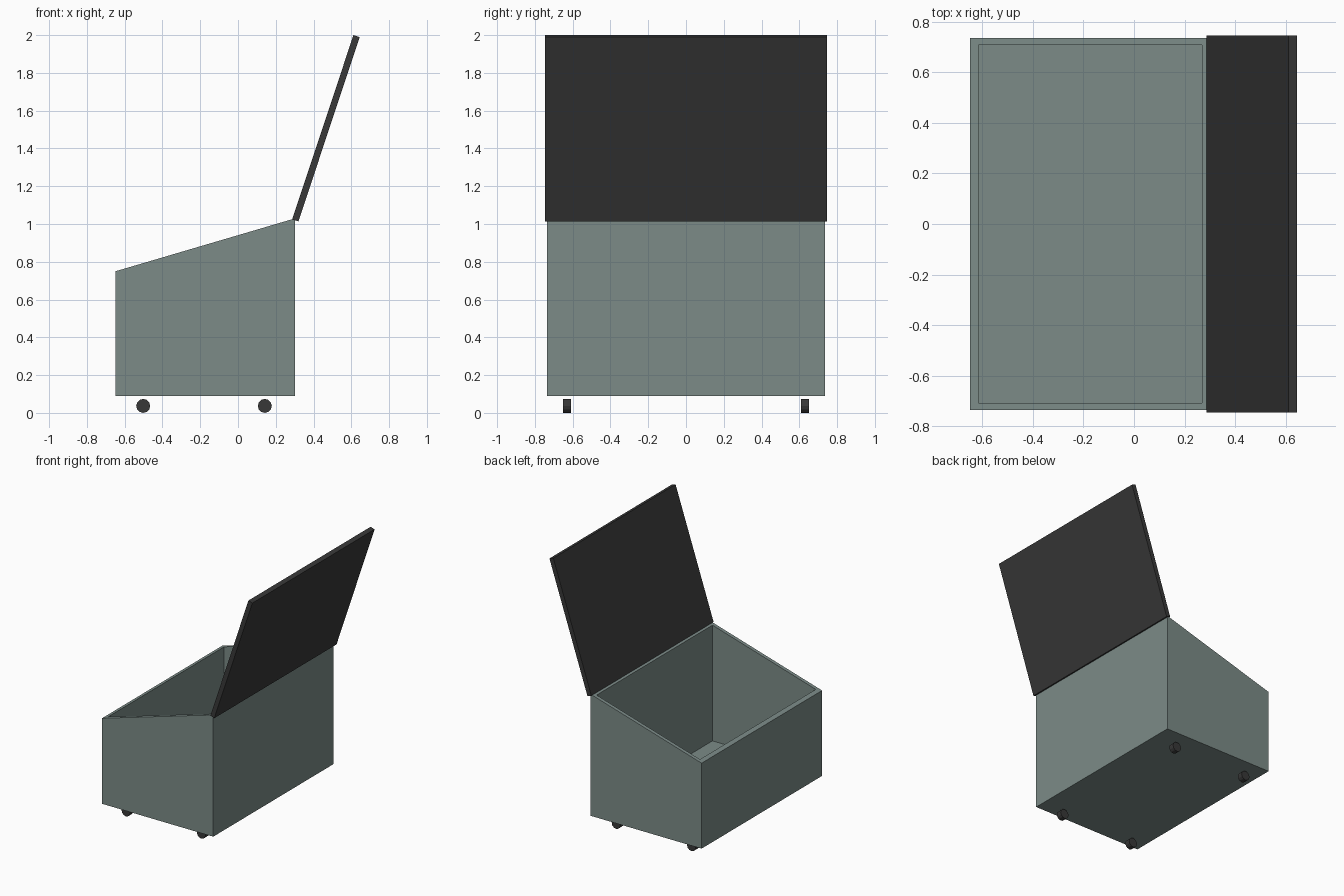
import bpy, bmesh, math
from mathutils import Matrix, Vector

cube = bpy.data.objects.get("Cube")
if cube:
    bpy.data.objects.remove(cube, do_unlink=True)


def material(name, color):
    mat = bpy.data.materials.new(name)
    mat.use_nodes = True
    mat.diffuse_color = (*color, 1)
    mat.node_tree.nodes["Principled BSDF"].inputs["Base Color"].default_value = (*color, 1)
    return mat


sage = material("sage_grey", (0.20, 0.26, 0.245))
charcoal = material("charcoal", (0.04, 0.04, 0.04))


def finish(name, bm, mat):
    bmesh.ops.recalc_face_normals(bm, faces=bm.faces)
    mesh = bpy.data.meshes.new(name)
    bm.to_mesh(mesh)
    bm.free()
    mesh.materials.append(mat)
    obj = bpy.data.objects.new(name, mesh)
    bpy.context.collection.objects.link(obj)
    return obj


# Open bin: outer and inner shells joined by a sloping rim
FRONT, BACK, HALF = -0.648, 0.303, 0.735
WALL_X, WALL_Y = 0.034, 0.028
BOTTOM, FLOOR = 0.09, 0.126


def rim_height(x):
    return 0.75 + 0.28 * (x - FRONT) / (BACK - FRONT)


def ring(bm, x0, x1, half, height):
    corners = ((x0, -half), (x1, -half), (x1, half), (x0, half))
    return [bm.verts.new((x, y, height(x))) for x, y in corners]


bm = bmesh.new()
inner = (FRONT + WALL_X, BACK - WALL_X, HALF - WALL_Y)
rings = [
    ring(bm, FRONT, BACK, HALF, lambda x: BOTTOM),
    ring(bm, FRONT, BACK, HALF, rim_height),
    ring(bm, *inner, rim_height),
    ring(bm, *inner, lambda x: FLOOR),
]
for a, b in zip(rings, rings[1:]):
    for i in range(4):
        j = (i + 1) % 4
        bm.faces.new((a[i], a[j], b[j], b[i]))
bm.faces.new(rings[0])
bm.faces.new(rings[-1])
finish("bin_body", bm, sage)

# Lid: thin panel swung open past vertical on the hinge side
LID_WIDTH, LID_THICK = 1.492, 0.035
low, high = Vector((0.303, 0, 1.019)), Vector((0.628, 0, 1.995))
span = high - low
bm = bmesh.new()
bmesh.ops.create_cube(bm, size=1, matrix=(
    Matrix.Translation((low + high) / 2)
    @ Matrix.Rotation(math.atan2(span.x, span.z), 4, 'Y')
    @ Matrix.Diagonal((LID_THICK, LID_WIDTH, span.length, 1))))
finish("open_lid", bm, charcoal)

# Four small wheels below the corners
RADIUS = 0.037
for x, end in ((-0.502, "front"), (0.142, "rear")):
    for side, hand in ((-1, "near"), (1, "far")):
        bm = bmesh.new()
        bmesh.ops.create_cone(
            bm, cap_ends=True, segments=12, radius1=RADIUS, radius2=RADIUS, depth=0.043,
            matrix=Matrix.Translation((x, side * 0.63, RADIUS)) @ Matrix.Rotation(math.pi / 2, 4, 'X'))
        finish(f"{end}_{hand}_wheel", bm, charcoal)
